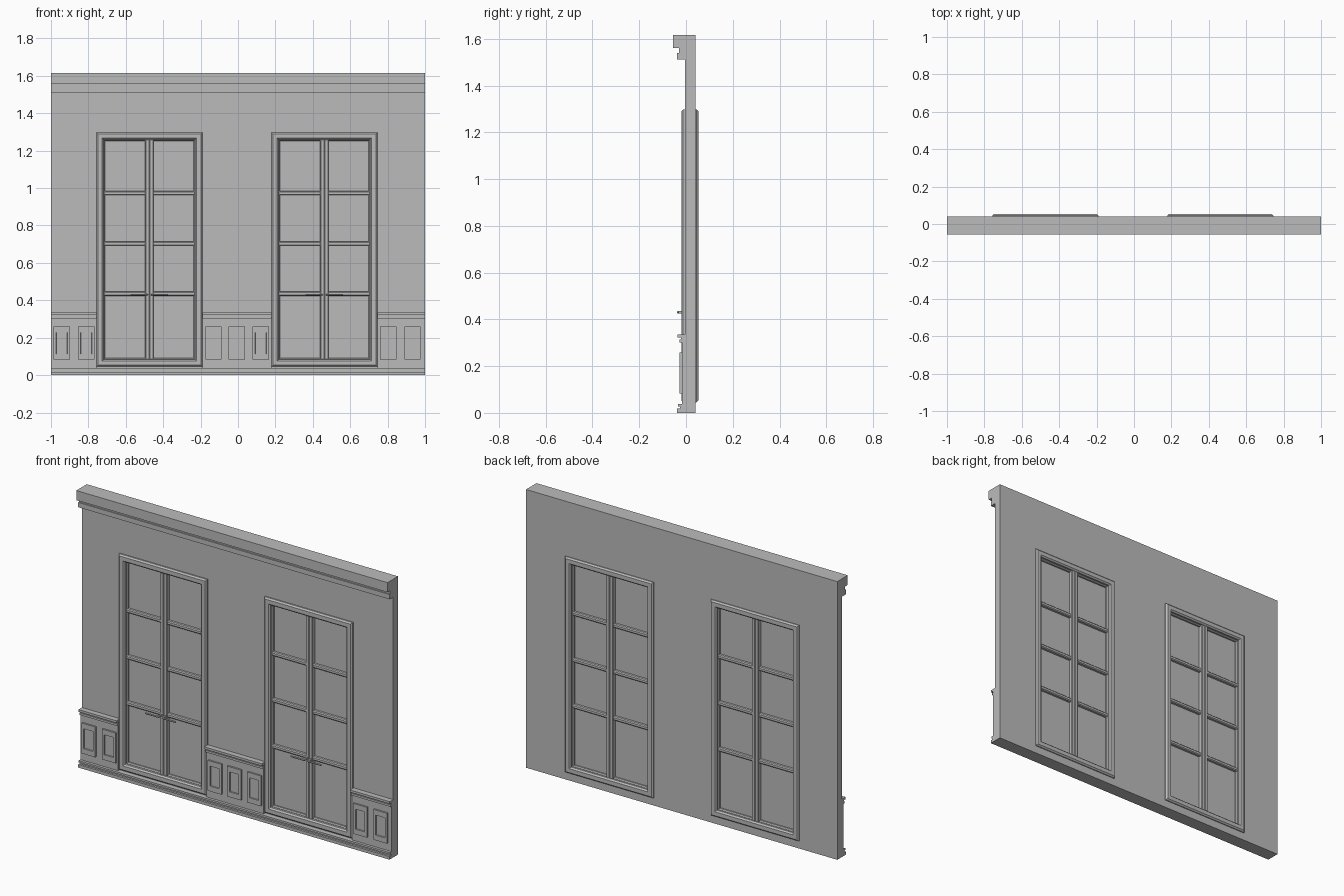
import bpy, bmesh

if "Cube" in bpy.data.objects:
    bpy.data.objects.remove(bpy.data.objects["Cube"])

# One plain plaster grey
plaster = bpy.data.materials.new("plaster_grey")
plaster.use_nodes = True
GREY = (0.5, 0.5, 0.5, 1)
plaster.diffuse_color = GREY
plaster.node_tree.nodes["Principled BSDF"].inputs["Base Color"].default_value = GREY

HEIGHT = 1.616
BACK = 0.04
FACE = -0.004
SILL, HEAD = 0.045, 1.298
WINDOWS = {"right": (-0.757, -0.191), "left": (0.178, 0.745)}


def finish(name, bm):
    bmesh.ops.recalc_face_normals(bm, faces=bm.faces)
    mesh = bpy.data.meshes.new(name)
    bm.to_mesh(mesh)
    bm.free()
    mesh.materials.append(plaster)
    obj = bpy.data.objects.new(name, mesh)
    bpy.context.collection.objects.link(obj)
    return obj


def box(name, x, y, z, bevel=0):
    bm = bmesh.new()
    bmesh.ops.create_cube(bm, size=1)
    for v in bm.verts:
        for i, (low, high) in enumerate((x, y, z)):
            v.co[i] = high if v.co[i] > 0 else low
    obj = finish(name, bm)
    if bevel:
        mod = obj.modifiers.new("chamfer", 'BEVEL')
        mod.width = bevel
        mod.segments = 1
    return obj


def moulding(name, x, profile):
    """Extrude a (y, z) outline along x."""
    bm = bmesh.new()
    ends = [[bm.verts.new((px, y, z)) for y, z in profile] for px in x]
    for end in ends:
        bm.faces.new(end)
    for i in range(len(profile)):
        bm.faces.new((ends[0][i - 1], ends[0][i], ends[1][i], ends[1][i - 1]))
    return finish(name, bm)


def ring(name, x, z, profile, closed=True):
    """Sweep (inset, y) points round a rectangle; an open sweep is capped."""
    bm = bmesh.new()
    loops = []
    for dx, dz, y in [p if len(p) == 3 else (p[0], p[0], p[1]) for p in profile]:
        a, b, c, d = x[0] + dx, x[1] - dx, z[0] + dz, z[1] - dz
        loops.append([bm.verts.new((px, y, pz)) for px, pz in ((a, c), (b, c), (b, d), (a, d))])
    pairs = list(zip(loops, loops[1:]))
    if closed:
        pairs.append((loops[-1], loops[0]))
    else:
        bm.faces.new(loops[0])
        bm.faces.new(loops[-1])
    for p, q in pairs:
        for i in range(4):
            bm.faces.new((p[i - 1], p[i], q[i], q[i - 1]))
    return finish(name, bm)


# Wall slab with two window openings
bm = bmesh.new()
inset = 0.02
xs = [-1] + [v for a, b in WINDOWS.values() for v in (a + inset, b - inset)] + [1]
zs = [0, SILL + inset, HEAD - inset, HEIGHT]
grid = [[bm.verts.new((x, FACE, z)) for z in zs] for x in xs]
for i in range(5):
    for j in range(3):
        if not (j == 1 and i in (1, 3)):
            bm.faces.new((grid[i][j], grid[i + 1][j], grid[i + 1][j + 1], grid[i][j + 1]))
extruded = bmesh.ops.extrude_face_region(bm, geom=bm.faces[:], use_keep_orig=True)
for v in extruded["geom"]:
    if isinstance(v, bmesh.types.BMVert):
        v.co.y = BACK
finish("wall", bm)

# Cornice and baseboard over the full width
moulding("cornice", (-1, 1), [
    (0.0, HEIGHT), (-0.056, HEIGHT), (-0.056, 1.56), (-0.031, 1.56),
    (-0.031, 1.54), (-0.038, 1.54), (-0.038, 1.512), (0.0, 1.512)])
moulding("baseboard", (-1, 1), [
    (0.0, 0), (-0.038, 0), (-0.038, 0.018), (-0.026, 0.018),
    (-0.026, 0.028), (-0.034, 0.028), (-0.034, 0.039), (0.0, 0.039)])

# Wainscot bays between the windows: backing, chair rail, panels
bays = {
    "right": ((-1, -0.757), (-0.942, -0.811)),
    "middle": ((-0.191, 0.178), (-0.131, -0.006, 0.122)),
    "left": ((0.745, 1), (0.804, 0.933)),
}
for side, (span, centres) in bays.items():
    box(f"wainscot_{side}", span, (-0.018, 0), (0.03, 0.32))
    moulding(f"chair_rail_{side}", span, [
        (0, 0.302), (-0.027, 0.302), (-0.027, 0.314), (-0.021, 0.314),
        (-0.021, 0.323), (-0.036, 0.323), (-0.036, 0.336), (0, 0.336)])
    for n, cx in enumerate(centres):
        ring(f"wainscot_panel_{side}_{n + 1}", (cx - 0.044, cx + 0.044), (0.083, 0.259), [
            (0, -0.016), (0, -0.028), (0.014, 0.03, -0.028), (0.015, 0.031, -0.021)],
            closed=False)

# Tall windows
for side, (a, b) in WINDOWS.items():
    mid = (a + b) / 2
    ring(f"window_frame_{side}", (a, b), (SILL, HEAD), [
        (0, 0.0), (0, -0.012), (0.008, -0.02), (0.031, -0.02), (0.039, -0.012),
        (0.039, 0.045), (0.031, 0.053), (0.008, 0.053), (0, 0.045)])
    inner = (a + 0.037, b - 0.037)
    box(f"window_glass_{side}", inner, (0.015, 0.021), (SILL + 0.037, HEAD - 0.037))
    # Inner bead and centre post
    ring(f"window_bead_{side}", inner, (SILL + 0.037, HEAD - 0.037), [
        (0, 0.0), (0.004, 0.0), (0.009, 0.006), (0.009, 0.03), (0.004, 0.036), (0, 0.036)])
    for name, low, high in (("right", -0.022, 0), ("left", 0, 0.022)):
        box(f"window_stile_{side}_{name}", (mid + low, mid + high), (-0.008, 0.044),
            (SILL + 0.037, HEAD - 0.037), 0.003)
    for n, z in enumerate((0.435, 0.703, 0.973)):
        box(f"glazing_bar_{side}_{n + 1}", inner, (-0.003, 0.039), (z - 0.011, z + 0.011), 0.005)
    # Lever handles, mirrored about the centre post
    for name, s in (("right", -1), ("left", 1)):
        def span(p, q):
            return sorted((mid + s * p, mid + s * q))
        box(f"handle_stem_{side}_{name}", span(0.01, 0.02), (-0.034, 0), (0.425, 0.435))
        box(f"handle_lever_{side}_{name}", span(0.008, 0.1), (-0.039, -0.031), (0.425, 0.435), 0.003)
